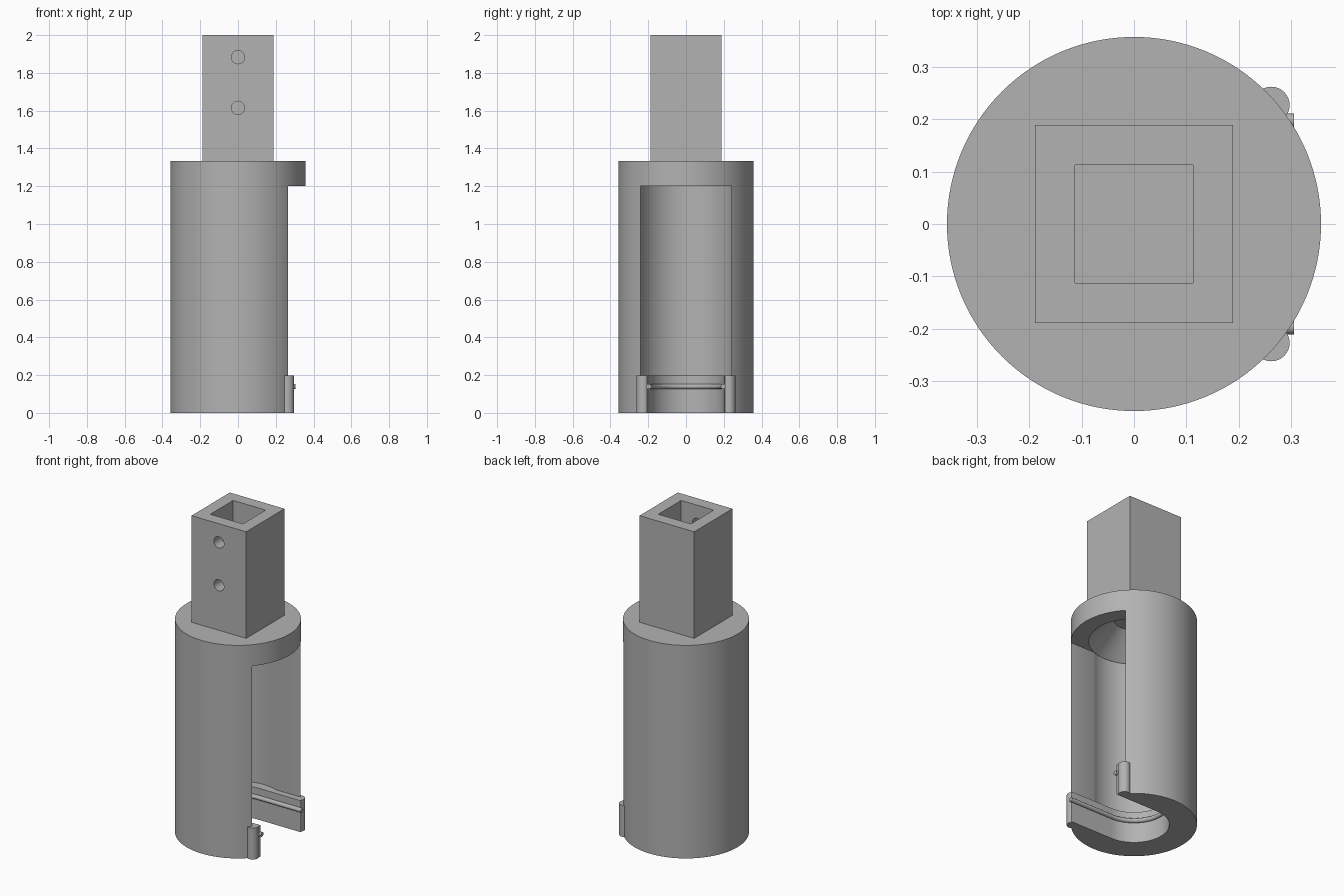
import bpy
import bmesh
from math import pi, sin, cos, radians

if "Cube" in bpy.data.objects:
    bpy.data.objects.remove(bpy.data.objects["Cube"], do_unlink=True)

grey = bpy.data.materials.new("light grey")
grey.use_nodes = True
grey.diffuse_color = (0.45, 0.45, 0.45, 1)
grey.node_tree.nodes["Principled BSDF"].inputs["Base Color"].default_value = (0.45, 0.45, 0.45, 1)

OUTER, TOP = 0.357, 1.333


def arc(radius, start, end, steps, cx=0, cy=0):
    return [(cx + radius * cos(start + (end - start) * i / steps),
             cy + radius * sin(start + (end - start) * i / steps)) for i in range(steps + 1)]


def circle(radius, steps=96, cx=0, cy=0):
    return arc(radius, 0, 2 * pi, steps, cx, cy)[:-1]


def square(half):
    return [(-half, -half), (half, -half), (half, half), (-half, half)]


def slot(half, reach):
    """U outline open towards +x with a round end."""
    return [(reach, half)] + arc(half, pi / 2, 3 * pi / 2, 48) + [(reach, -half)]


def prism(name, outline, z0, z1, taper=1.0):
    """Extrude an outline from z0 to z1, scaling its top by taper."""
    bm = bmesh.new()
    low = [bm.verts.new((x, y, z0)) for x, y in outline]
    high = [bm.verts.new((x * taper, y * taper, z1)) for x, y in outline]
    bm.faces.new(low[::-1])
    bm.faces.new(high)
    n = len(outline)
    for i in range(n):
        j = (i + 1) % n
        bm.faces.new((low[i], low[j], high[j], high[i]))
    bmesh.ops.recalc_face_normals(bm, faces=bm.faces[:])
    mesh = bpy.data.meshes.new(name)
    bm.to_mesh(mesh)
    bm.free()
    mesh.materials.append(grey)
    obj = bpy.data.objects.new(name, mesh)
    bpy.context.collection.objects.link(obj)
    return obj


def activate(obj):
    bpy.ops.object.select_all(action='DESELECT')
    obj.select_set(True)
    bpy.context.view_layer.objects.active = obj


def combine(target, tool, operation):
    activate(target)
    mod = target.modifiers.new("combine", 'BOOLEAN')
    mod.operation, mod.solver, mod.object = operation, 'EXACT', tool
    bpy.ops.object.modifier_apply(modifier=mod.name)
    bpy.data.objects.remove(tool, do_unlink=True)


# Round housing with square socket and two latch posts
body = prism("housing", circle(OUTER, 128), 0, TOP)
combine(body, prism("square_socket", square(0.189), 1.25, 2), 'UNION')
for side in (-1, 1):
    post = prism("latch_post", circle(0.035, 32, 0.262, side * 0.227), 0, 0.197)
    combine(body, post, 'UNION')

# Chamber, side opening, narrow bottom slot and tapered roof
cutters = [
    prism("chamber", circle(0.258), 0.197, 1.2),
    prism("side_opening", [(0, -0.24), (0.5, -0.24), (0.5, 0.24), (0, 0.24)], 0.197, 1.2),
    prism("bottom_slot", slot(0.2, 0.5), -0.1, 0.25),
    prism("roof_taper", circle(0.258), 1.199, 1.34, 0.44),
    prism("socket_bore", square(0.113), 1.4, 2.1),
]

# Screw holes through the front wall only
for height in (1.615, 1.883):
    hole = prism("screw_hole", circle(0.035, 32), 0, 0.25)
    hole.rotation_euler.x = radians(90)
    hole.location.z = height
    cutters.append(hole)
for cutter in cutters:
    bpy.context.view_layer.update()
    combine(body, cutter, 'DIFFERENCE')

activate(body)
bpy.ops.object.shade_smooth_by_angle(angle=radians(30))

# Thin retaining wire following the bottom slot, ends poking past the posts
curve = bpy.data.curves.new("retaining_wire", 'CURVE')
curve.dimensions = '3D'
curve.bevel_depth = 0.014
curve.bevel_resolution = 3
curve.use_fill_caps = True
path = slot(0.197, 0.305)
spline = curve.splines.new('POLY')
spline.points.add(len(path) - 1)
for point, (x, y) in zip(spline.points, path):
    point.co = (x, y, 0.14, 1)
curve.materials.append(grey)
wire = bpy.data.objects.new("retaining_wire", curve)
bpy.context.collection.objects.link(wire)
activate(wire)
bpy.ops.object.convert(target='MESH')
bpy.ops.object.shade_smooth_by_angle(angle=radians(40))
